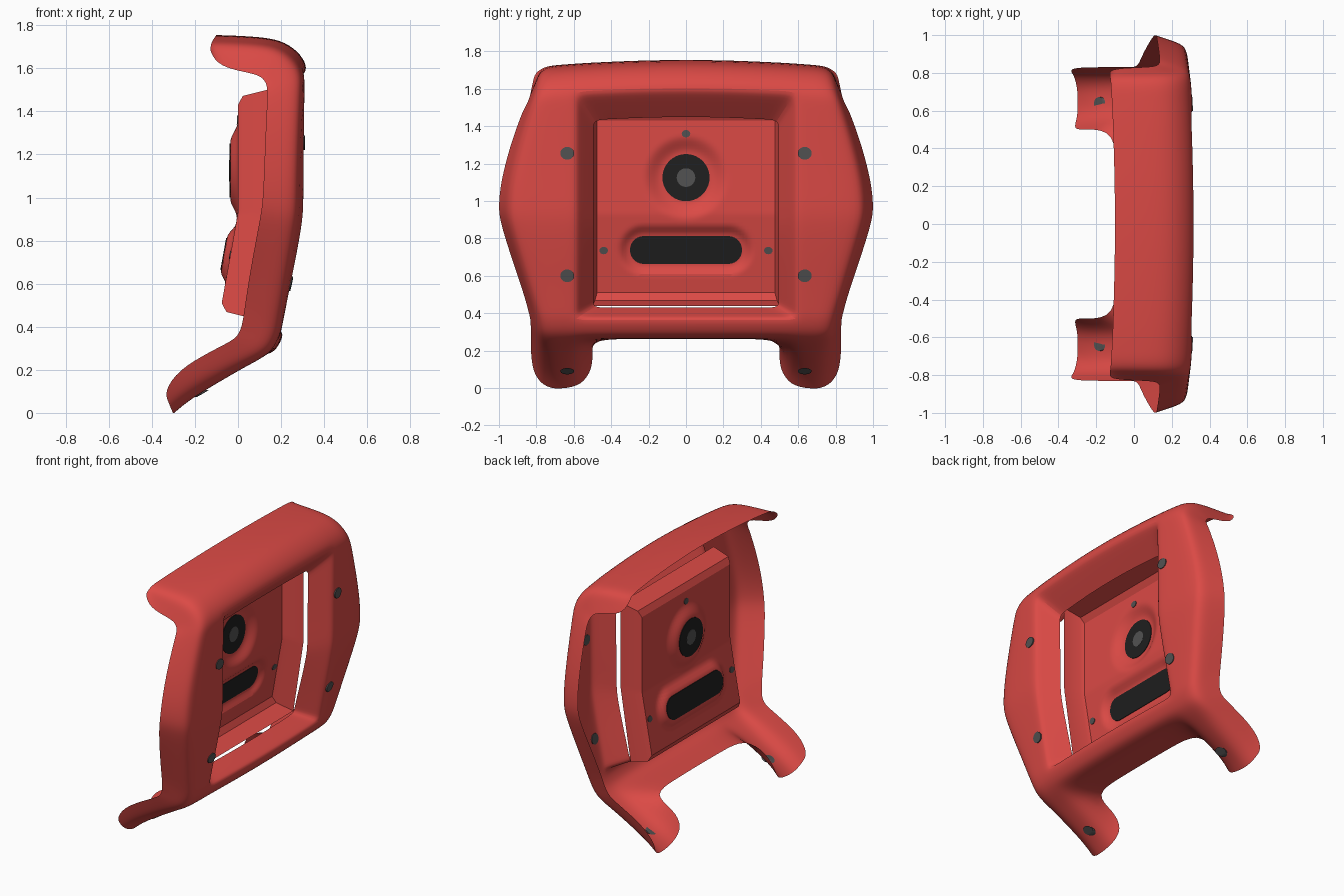
import bpy, bmesh, math

if "Cube" in bpy.data.objects:
    bpy.data.objects.remove(bpy.data.objects["Cube"])


def material(name, rgb):
    m = bpy.data.materials.new(name)
    m.diffuse_color = (*rgb, 1)
    m.use_nodes = True
    m.node_tree.nodes["Principled BSDF"].inputs["Base Color"].default_value = m.diffuse_color
    return m


RED = material("red", (0.71, 0.068, 0.06))
DARK = material("dark", (0.014, 0.014, 0.014))
GREY = material("grey", (0.085, 0.085, 0.085))


def finish(bm, name, mat, subdiv=0, angle=40):
    bmesh.ops.recalc_face_normals(bm, faces=bm.faces)
    me = bpy.data.meshes.new(name)
    bm.to_mesh(me)
    bm.free()
    me.materials.append(mat)
    ob = bpy.data.objects.new(name, me)
    bpy.context.collection.objects.link(ob)
    if subdiv:
        mod = ob.modifiers.new("smooth", 'SUBSURF')
        mod.levels = mod.render_levels = subdiv
    bpy.ops.object.select_all(action='DESELECT')
    ob.select_set(True)
    bpy.context.view_layer.objects.active = ob
    bpy.ops.object.shade_smooth_by_angle(angle=math.radians(angle))
    return ob


def extrude_rim(bm, edges, move):
    """Extrude an open edge loop, move the new points, return the new loop."""
    res = bmesh.ops.extrude_edge_only(bm, edges=edges)["geom"]
    for v in res:
        if isinstance(v, bmesh.types.BMVert):
            v.co = move(*v.co)
    return [e for e in res if isinstance(e, bmesh.types.BMEdge) and e.is_boundary]


# Frame stations from the top lip, down the face, to the leg tip:
# face x, z; wall edge x, z; half width at the face
LIP = [(-.10, 1.755, -.105, 1.68, .76), (-.07, 1.755, -.06, 1.605, .775),
       (.12, 1.747, .09, 1.578, .78), (.22, 1.725, .14, 1.56, .785),
       (.295, 1.665, .16, 1.53, .795)]
FACE = [(.325, 1.60, .167, 1.50, .812), (.325, 1.53, .167, 1.45, .835),
        (.322, 1.30, .163, 1.28, .895), (.32, 1.10, .16, 1.10, .94),
        (.32, .95, .155, .97, .953), (.312, .87, .14, .89, .943),
        (.285, .72, .11, .75, .90), (.25, .55, .08, .60, .85),
        (.225, .42, .06, .48, .81), (.215, .37, .05, .42, .795)]
LEG = [(.19, .31, .04, .385, .785), (.15, .265, .02, .35, .78),
       (.05, .212, -.02, .325, .78), (-.03, .165, -.10, .285, .78),
       (-.20, .065, -.25, .20, .78), (-.28, -.003, -.315, .10, .77)]
ROWS = LIP + FACE + LEG
TOP = len(LIP)                     # rows bounding the window
BOTTOM = TOP + len(FACE) - 1
SPLIT = BOTTOM + 4                 # below this row the legs are separate


def frame_point(row, c):
    px, pz, qx, qz, yf = row
    yb = yf + .05
    # legs curl inwards into channels below the knee
    leg = min(1, max(0, (.15 - px) * 4.5)) if pz < .3 else 0
    k = abs(c)
    y = (0, .25, .5, .59 - .03 * leg, .66, yf - .05, yf, yf * .5 + yb * .5, yb)[k]
    d = (leg, leg, leg, .15 * leg, 0, 0, .12 + .13 * leg, .55, 1)[k]
    crown = .06 * y * y * (1 - d) * min(1, max(0, (pz - 1.2) / .4))
    return (px + (qx - px) * d - .04 * y * y, math.copysign(y, c),
            pz + (qz - pz) * d - crown)


# Frame: one sheet with lip, side walls, window and channel legs
bm = bmesh.new()
grid = [{c: bm.verts.new(frame_point(r, c)) for c in range(-8, 9)} for r in ROWS]
for i in range(len(ROWS) - 1):
    for c in range(-8, 8):
        k = max(abs(c), abs(c + 1))
        if (TOP <= i < BOTTOM and k <= 3) or (i >= SPLIT and k <= 2):
            continue
        bm.faces.new((grid[i][c], grid[i][c + 1], grid[i + 1][c + 1], grid[i + 1][c]))
rim = {grid[i][c] for i in range(TOP, BOTTOM + 1) for c in range(-3, 4)
       if i in (TOP, BOTTOM) or abs(c) == 3}
loop = [e for e in bm.edges if e.is_boundary and all(v in rim for v in e.verts)]
loop = extrude_rim(bm, loop, lambda x, y, z:
                   (x - .025, y * .965, .385 + (z - .37) * 1.18 / 1.23))
extrude_rim(bm, loop, lambda x, y, z:
            (x - .105, y * .87, .43 + (z - .385) * 1.02 / 1.18))
bmesh.ops.delete(bm, geom=[v for v in bm.verts if not v.link_faces], context='VERTS')
finish(bm, "frame", RED, subdiv=2, angle=60)


# Recessed panel: bent floor with two shallow bosses, and forward walls
def fade(d, flat, end):
    t = min(1, max(0, (end - d) / (end - flat)))
    return t * t * (3 - 2 * t)


def floor_x(y, z):
    cam = math.hypot(y, z - 1.125)
    slot = math.hypot(max(0, abs(y) - .225), z - .738)
    return (-.18 * max(0, .93 - z) - .036 * fade(cam, .13, .23)
            - .03 * fade(slot, .08, .14))


bm = bmesh.new()
NY = NZ = 56
pts = []
for j in range(NZ + 1):
    z = .51 + .92 * j / NZ
    pts.append([])
    for i in range(NY + 1):
        y = -.475 + .95 * i / NY
        pts[-1].append(bm.verts.new((floor_x(y, z), y, z)))
for j in range(NZ):
    for i in range(NY):
        bm.faces.new((pts[j][i], pts[j][i + 1], pts[j + 1][i + 1], pts[j + 1][i]))
loop = [e for e in bm.edges if e.is_boundary]
loop = extrude_rim(bm, loop, lambda x, y, z:
                   (x + .022, y * 1.025, .97 + (z - .97) * 1.09))
extrude_rim(bm, loop, lambda x, y, z:
            (x + .12, y * 1.028, .97 + (z - .97) * 1.06))
finish(bm, "recessed_panel", RED, angle=25)


# Thin plates for painted details, following the surface beneath
def plate(name, outline, surf, mat, half=.004):
    bm = bmesh.new()
    layers = [[bm.verts.new((surf(y, z) + s, y, z)) for y, z in outline]
              for s in (-half, half)]
    bm.faces.new(layers[0])
    bm.faces.new(layers[1][::-1])
    n = len(outline)
    for i in range(n):
        j = (i + 1) % n
        bm.faces.new((layers[0][i], layers[0][j], layers[1][j], layers[1][i]))
    finish(bm, name, mat)


def oval(y, z, ry, rz, n=24):
    return [(y + ry * math.cos(2 * math.pi * i / n), z + rz * math.sin(2 * math.pi * i / n))
            for i in range(n)]


def face_x(y, z):
    for a, b in zip(ROWS[TOP:], ROWS[TOP + 1:]):
        if a[1] >= z >= b[1]:
            t = (a[1] - z) / (a[1] - b[1])
            return a[0] + (b[0] - a[0]) * t - .04 * y * y
    return 0


# Round port and its centre
plate("port_disc", oval(0, 1.125, .126, .126, 40), floor_x, DARK)
plate("port_centre", oval(0, 1.125, .05, .05), floor_x, GREY, .0048)

# Rounded slot
slot = []
for i in range(26):
    a = -math.pi / 2 + math.pi * (i % 13) / 12 + (math.pi if i > 12 else 0)
    slot.append(((.225 if i < 13 else -.225) + .075 * math.cos(a), .738 + .075 * math.sin(a)))
plate("slot", slot, floor_x, DARK)

# Screw dots on panel, frame and legs
for n, (y, z) in enumerate([(0, 1.36), (-.44, .735), (.44, .735)]):
    plate(f"panel_screw_{n}", oval(y, z, .023, .02, 16), floor_x, GREY)
for s in (-1, 1):
    for n, (z, rz) in enumerate([(1.255, .034), (.6, .034), (.09, .017)]):
        plate(f"frame_screw_{n}_{'right' if s > 0 else 'left'}",
              oval(s * .635, z, .037, rz), face_x, GREY, .0049 if n < 2 else .0095)
